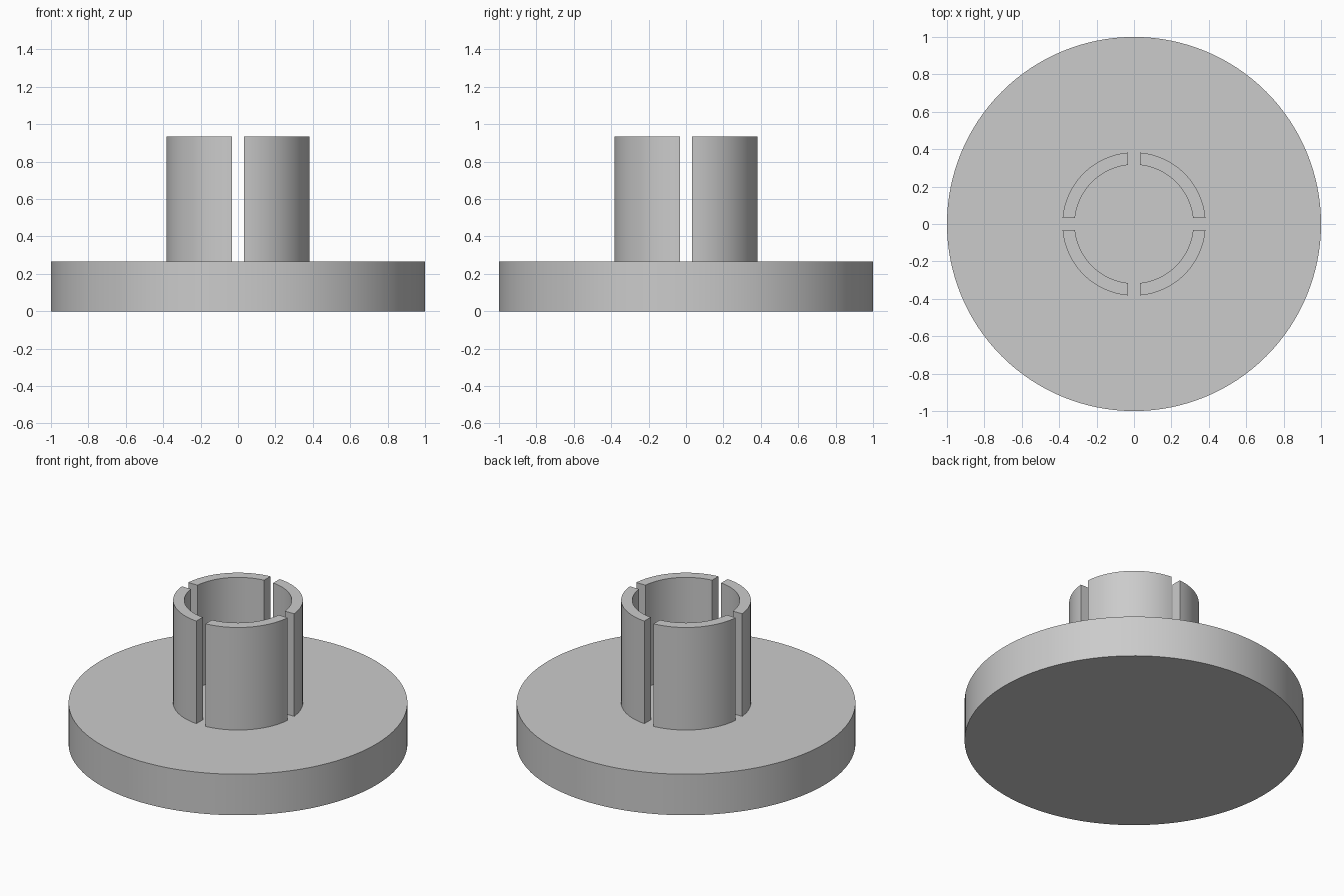
import bpy, bmesh, math

BASE_R, BASE_H, TOP = 1.0, 0.267, 0.935
OUTER, INNER, HALF_SLOT = 0.383, 0.317, 0.033
STEPS = 24

cube = bpy.data.objects.get("Cube")
if cube:
    bpy.data.objects.remove(cube, do_unlink=True)

grey = bpy.data.materials.new("plain grey")
grey.use_nodes = True
colour = (0.6, 0.6, 0.6, 1)
grey.diffuse_color = colour
grey.node_tree.nodes["Principled BSDF"].inputs["Base Color"].default_value = colour


def extruded(name, outline, bottom, top):
    """Solid made by raising a flat outline."""
    bm = bmesh.new()
    face = bm.faces.new([bm.verts.new((x, y, bottom)) for x, y in outline])
    raised = bmesh.ops.extrude_face_region(bm, geom=[face], use_keep_orig=True)
    for v in raised["geom"]:
        if isinstance(v, bmesh.types.BMVert):
            v.co.z = top
    bmesh.ops.recalc_face_normals(bm, faces=bm.faces)
    mesh = bpy.data.meshes.new(name)
    bm.to_mesh(mesh)
    bm.free()
    mesh.materials.append(grey)
    obj = bpy.data.objects.new(name, mesh)
    bpy.context.collection.objects.link(obj)
    bpy.ops.object.select_all(action="DESELECT")
    obj.select_set(True)
    bpy.context.view_layer.objects.active = obj
    bpy.ops.object.shade_smooth_by_angle(angle=math.radians(30))
    return obj


def arc(radius, start, end, steps):
    angles = [start + (end - start) * i / steps for i in range(steps + 1)]
    return [(radius * math.cos(a), radius * math.sin(a)) for a in angles]


# Round base disc
extruded("base_disc", arc(BASE_R, 0, math.tau, 128)[:-1], 0, BASE_H)

# Four collar segments, separated by parallel-sided slots
for i in range(4):
    turn = i * math.pi / 2
    a_out = math.asin(HALF_SLOT / OUTER)
    a_in = math.asin(HALF_SLOT / INNER)
    outline = arc(OUTER, turn + a_out, turn + math.pi / 2 - a_out, STEPS)
    outline += arc(INNER, turn + math.pi / 2 - a_in, turn + a_in, STEPS)
    extruded(f"collar_segment_{i + 1}", outline, BASE_H, TOP)
